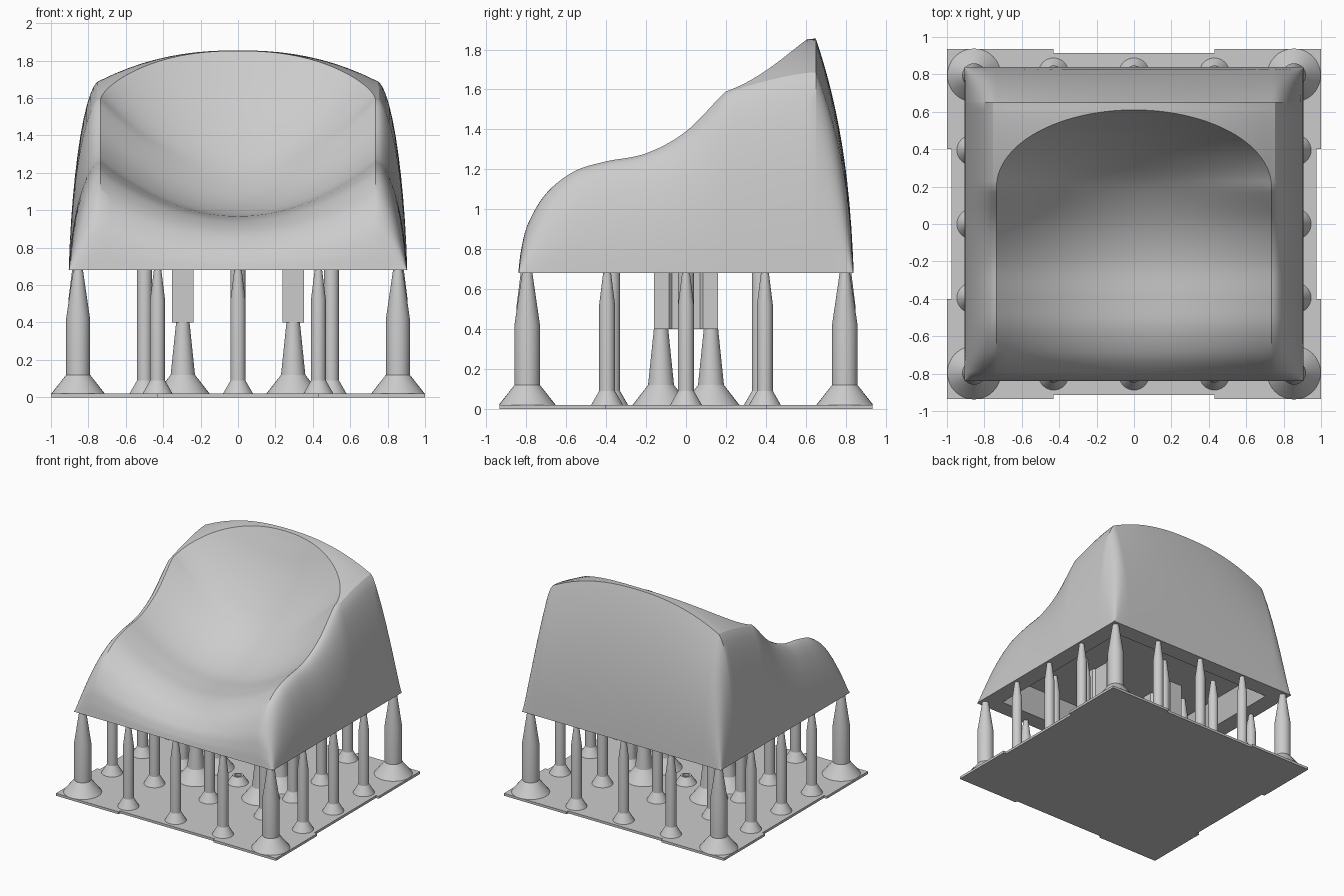
import bpy, bmesh, math
from mathutils import Vector

cube = bpy.data.objects.get("Cube")
if cube:
    bpy.data.objects.remove(cube, do_unlink=True)

grey = bpy.data.materials.new("light_grey")
grey.use_nodes = True
grey.diffuse_color = (0.6, 0.6, 0.6, 1)
grey.node_tree.nodes["Principled BSDF"].inputs["Base Color"].default_value = (0.6, 0.6, 0.6, 1)


def finish(name, bm, smooth=True):
    bmesh.ops.remove_doubles(bm, verts=bm.verts, dist=0.0004)
    mesh = bpy.data.meshes.new(name)
    bm.to_mesh(mesh)
    bm.free()
    mesh.materials.append(grey)
    obj = bpy.data.objects.new(name, mesh)
    bpy.context.collection.objects.link(obj)
    if smooth:
        bpy.ops.object.select_all(action="DESELECT")
        obj.select_set(True)
        bpy.context.view_layer.objects.active = obj
        bpy.ops.object.shade_smooth_by_angle(angle=math.radians(28))
    return obj


def skin(bm, rows, closed=False):
    """Bridge successive rows of points with faces."""
    grid = [[bm.verts.new(p) for p in row] for row in rows]
    n = len(grid[0])
    for a, b in zip(grid, grid[1:]):
        for i in range(n if closed else n - 1):
            j = (i + 1) % n
            bm.faces.new((a[i], a[j], b[j], b[i]))
    return grid


def catmull(points, steps):
    """Smooth curve through the given points."""
    p = [2 * points[0] - points[1]] + points + [2 * points[-1] - points[-2]]
    out = []
    for a, b, c, d in zip(p, p[1:], p[2:], p[3:]):
        for k in range(steps):
            t = k / steps
            out.append(0.5 * (2 * b + (c - a) * t + (2 * a - 5 * b + 4 * c - d) * t ** 2
                              + (3 * b - a - 3 * c + d) * t ** 3))
    return out + [points[-1]]


# Cap dimensions
BASE, HX, HY = 0.68, 0.905, 0.84
TOP_X, ARC_Y, PEAK_Y, BACK_Y = 0.735, 0.2, 0.61, 0.65
WALL, CROWN, DISH = 12, 10, 14


def crown(x, y):
    return 1.855 - 0.16 * (abs(x) / TOP_X) ** 2.3 - 0.105 * (max(BACK_Y - y, 0) / 0.45) ** 1.5


def section(y, rim_x, edge, crown_z, dish_z):
    """Half cross-section from the wall foot to the middle, mirrored to full width."""
    half = []
    for i in range(WALL):
        h = math.sin(i / WALL * math.pi / 2)
        x = HX - 0.03 * h - 0.14 * (1 - math.sqrt(1 - h * h))
        half.append((x, y, BASE + (edge - BASE) * h))
    for i in range(CROWN):
        x = TOP_X + (rim_x - TOP_X) * i / CROWN
        half.append((x, y, crown_z(x)))
    for i in range(DISH + 1):
        x = rim_x * (1 - i / DISH)
        half.append((x, y, dish_z(x)))
    return half + [(-x, yy, z) for x, yy, z in reversed(half[:-1])]


# Side-edge height and centre height along the depth: (y, edge, centre)
profile = [Vector(p) for p in (
    (-0.84, 0.68, 0.68), (-0.825, 0.8, 0.735), (-0.79, 0.93, 0.80), (-0.7, 1.08, 0.885),
    (-0.56, 1.19, 0.945), (-0.4, 1.24, 0.965), (-0.2, 1.28, 0.985), (0, 1.39, 1.06),
    (0.2, 1.59, 1.20), (0.35, 1.7, 1.37), (0.48, 1.75, 1.57), (0.57, 1.8, 1.76),
    (0.6, 1.82, 1.83), (0.61, 1.85, 1.852))]

rows = []
for y, edge, mid in catmull(profile, 6):
    rim_x = TOP_X
    if y > ARC_Y:
        rim_x = TOP_X * math.sqrt(max(0, 1 - ((y - ARC_Y) / (PEAK_Y - ARC_Y)) ** 2))
        edge = crown(TOP_X, y)
    rim_z = crown(rim_x, y) if y > ARC_Y else edge
    bowl = lambda x: mid + (rim_z - mid) * (x / max(rim_x, 0.001)) ** 2 if rim_x > 0.001 else rim_z
    top = (lambda x: crown(x, y)) if y > ARC_Y else (lambda x: edge)
    rows.append(section(y, rim_x, edge, top, bowl))

# Back wall falls from the crown edge to the foot
for i in range(17):
    h = math.cos(i / 16 * math.pi / 2)
    y = HY - 0.05 * h - 0.14 * h ** 2.5
    back = lambda x: BASE + (crown(x, BACK_Y) - BASE) * h
    rows.append(section(y, 0, back(TOP_X), back, back))

bm = bmesh.new()
skin(bm, rows)
bmesh.ops.remove_doubles(bm, verts=bm.verts, dist=0.0004)
bmesh.ops.dissolve_degenerate(bm, edges=bm.edges, dist=0.0002)
bmesh.ops.recalc_face_normals(bm, faces=bm.faces)
if sum(f.normal.z * f.calc_area() for f in bm.faces) < 0:
    bmesh.ops.reverse_faces(bm, faces=bm.faces)
finish("cap_shell", bm)


# Hollow underside: bottom rim, inner walls and ceiling
def rect(x, y, z):
    return [(-x, -y, z), (x, -y, z), (x, y, z), (-x, y, z)]


bm = bmesh.new()
rings = skin(bm, [rect(HX, HY, BASE), rect(0.76, 0.7, BASE), rect(0.69, 0.61, 0.86)], closed=True)
bm.faces.new(rings[-1])
bmesh.ops.recalc_face_normals(bm, faces=bm.faces)
if sum(f.normal.z * f.calc_area() for f in bm.faces) > 0:
    bmesh.ops.reverse_faces(bm, faces=bm.faces)
finish("cap_underside", bm, smooth=False)


def prism(name, outline, z0, z1):
    bm = bmesh.new()
    face = bm.faces.new([bm.verts.new((x, y, z0)) for x, y in outline])
    up = bmesh.ops.extrude_face_region(bm, geom=[face])["geom"]
    bmesh.ops.translate(bm, vec=(0, 0, z1 - z0),
                        verts=[v for v in up if isinstance(v, bmesh.types.BMVert)])
    bmesh.ops.recalc_face_normals(bm, faces=bm.faces)
    finish(name, bm, smooth=False)


# Base plate with shallow notches in each side
quarter = [(0.975, 0.4), (1, 0.4), (1, 0.935), (0.43, 0.935), (0.43, 0.915)]
left = quarter + [(-x, y) for x, y in reversed(quarter)]
prism("base_plate", left + [(-x, -y) for x, y in left], 0, 0.02)

# Two mounting stems with a waisted middle
for side, label in ((1, "left"), (-1, "right")):
    c = side * 0.295
    outline = [(c - 0.057, -0.16), (c + 0.057, -0.16), (c + 0.057, -0.085), (c + 0.04, -0.07),
               (c + 0.04, 0.07), (c + 0.057, 0.085), (c + 0.057, 0.16), (c - 0.057, 0.16),
               (c - 0.057, 0.085), (c - 0.04, 0.07), (c - 0.04, -0.07), (c - 0.057, -0.085)]
    prism(label + "_stem", outline, 0.4, 0.87)


# Printing supports: lathed posts with a flared foot and a tapered tip
def supports(name, spots, shape, sides=32):
    bm = bmesh.new()
    for x, y in spots:
        rings = [[(x + r * math.cos(a * math.tau / sides), y + r * math.sin(a * math.tau / sides), z)
                  for a in range(sides)] for r, z in shape]
        grid = skin(bm, rings, closed=True)
        bm.faces.new(grid[-1])
    bmesh.ops.recalc_face_normals(bm, faces=bm.faces)
    finish(name, bm)


signs = (-1, 1)
supports("corner_supports", [(a * 0.855, b * 0.795) for a in signs for b in signs],
         [(0.143, 0.02), (0.064, 0.12), (0.064, 0.42), (0.026, 0.68)])
supports("rim_supports",
         [(x, b * 0.808) for x in (-0.43, 0, 0.43) for b in signs]
         + [(a * 0.867, y) for y in (-0.395, 0, 0.395) for a in signs],
         [(0.08, 0.02), (0.04, 0.09), (0.04, 0.52), (0.02, 0.68)])
supports("inner_supports",
         [(x, y) for x in (-0.5, 0, 0.5) for y in (-0.37, 0, 0.37) if (x, y) != (0, 0)],
         [(0.08, 0.02), (0.04, 0.09), (0.04, 0.7), (0.02, 0.86)])
supports("stem_supports", [(a * 0.295, b * 0.125) for a in signs for b in signs],
         [(0.143, 0.02), (0.065, 0.12), (0.036, 0.4)])
supports("centre_stub", [(0, 0)], [(0.08, 0.02), (0.04, 0.08), (0.025, 0.08), (0.025, 0.06)])
